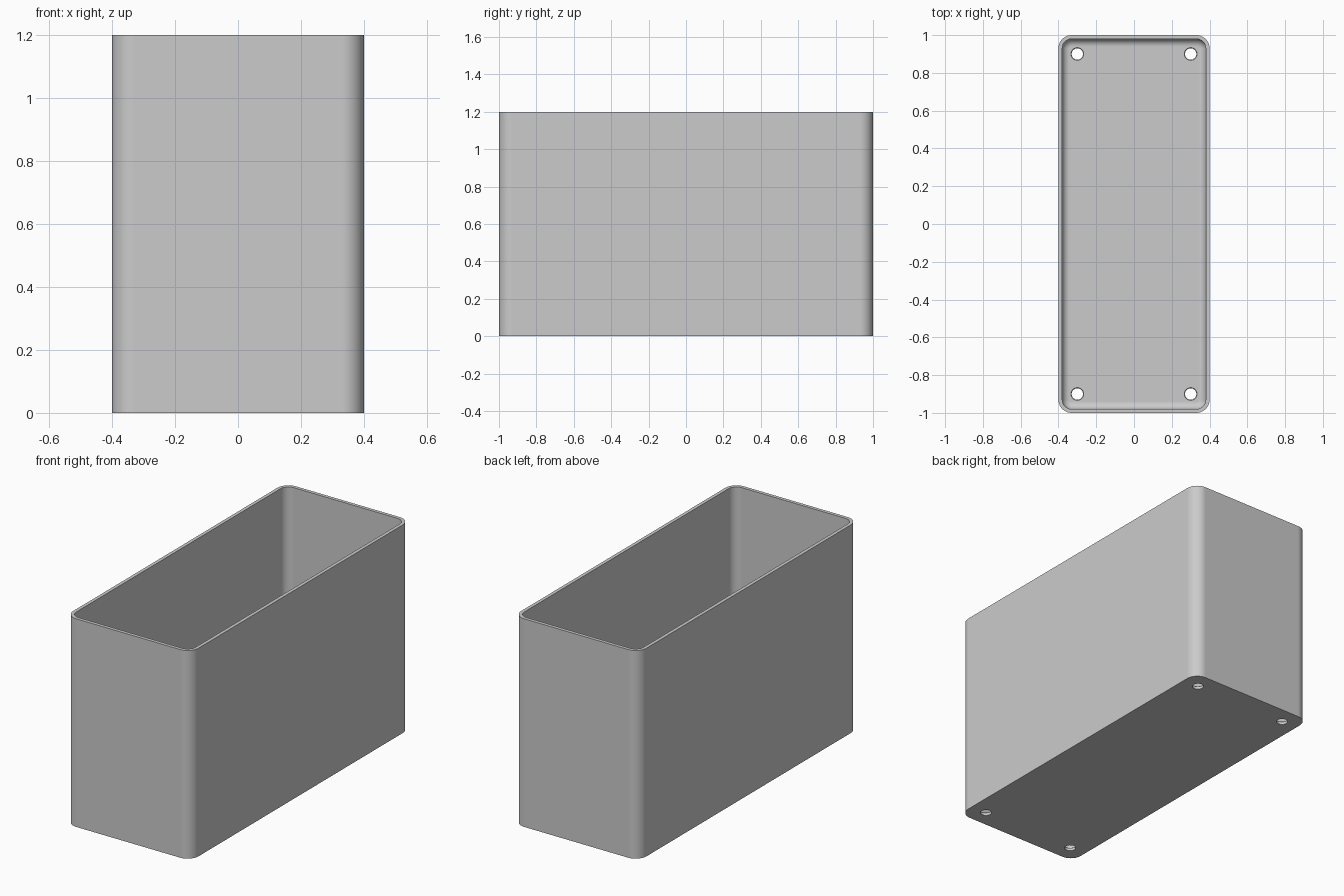
import bpy, bmesh
from math import sin, cos, pi, radians

cube = bpy.data.objects.get("Cube")
if cube:
    bpy.data.objects.remove(cube, do_unlink=True)

HALF_X, HALF_Y, HEIGHT = 0.4, 1.0, 1.2
WALL, CORNER, FILLET = 0.02, 0.07, 0.04
CORNER_STEPS, FILLET_STEPS = 10, 8

grey = bpy.data.materials.new("light_grey")
grey.use_nodes = True
colour = (0.6, 0.6, 0.6, 1)
grey.diffuse_color = colour
grey.node_tree.nodes["Principled BSDF"].inputs["Base Color"].default_value = colour


def rounded_ring(bm, inset, z):
    """Rounded rectangle of vertices, inset from the outer wall."""
    radius = max(CORNER - inset, 0.008)
    cx, cy = HALF_X - inset - radius, HALF_Y - inset - radius
    ring = []
    for quarter, (sx, sy) in enumerate(((1, 1), (-1, 1), (-1, -1), (1, -1))):
        for i in range(CORNER_STEPS + 1):
            a = (quarter + i / CORNER_STEPS) * pi / 2
            ring.append(bm.verts.new((sx * cx + radius * cos(a),
                                      sy * cy + radius * sin(a), z)))
    return ring


def round_ring(bm, x, y, radius, z, steps=32):
    return [bm.verts.new((x + radius * cos(2 * pi * i / steps),
                          y + radius * sin(2 * pi * i / steps), z))
            for i in range(steps)]


def loft(bm, rings):
    """Skin neighbouring rings and cap both ends."""
    for low, high in zip(rings, rings[1:]):
        for i in range(len(low)):
            j = (i + 1) % len(low)
            bm.faces.new((low[i], low[j], high[j], high[i]))
    bm.faces.new(rings[0][::-1])
    bm.faces.new(rings[-1])


def finish(bm, name):
    bmesh.ops.recalc_face_normals(bm, faces=bm.faces)
    mesh = bpy.data.meshes.new(name)
    bm.to_mesh(mesh)
    bm.free()
    mesh.materials.append(grey)
    obj = bpy.data.objects.new(name, mesh)
    bpy.context.collection.objects.link(obj)
    return obj


# Open box: outer wall, rim, inner wall, then the fillet into the floor
bm = bmesh.new()
rings = [rounded_ring(bm, 0, 0), rounded_ring(bm, 0, HEIGHT),
         rounded_ring(bm, WALL, HEIGHT)]
for i in range(FILLET_STEPS + 1):
    a = i / FILLET_STEPS * pi / 2
    rings.append(rounded_ring(bm, WALL + FILLET * (1 - cos(a)),
                              WALL + FILLET * (1 - sin(a))))
loft(bm, rings)
box = finish(bm, "open_box")

# Four screw holes, slightly flared at the floor
bm = bmesh.new()
for x in (-0.3, 0.3):
    for y in (-0.9, 0.9):
        loft(bm, [round_ring(bm, x, y, r, z) for r, z in
                  ((0.03, -0.05), (0.03, WALL - 0.004),
                   (0.034, WALL), (0.034, WALL + 0.05))])
cutter = finish(bm, "hole_cutter")
cutter.hide_render = True

# Cut the holes, then shade
bpy.context.view_layer.objects.active = box
box.select_set(True)
cut = box.modifiers.new("holes", "BOOLEAN")
cut.operation, cut.solver, cut.object = "DIFFERENCE", "EXACT", cutter
bpy.ops.object.modifier_apply(modifier=cut.name)
bpy.data.objects.remove(cutter, do_unlink=True)
bpy.ops.object.select_all(action="DESELECT")
box.select_set(True)
bpy.ops.object.shade_smooth_by_angle(angle=radians(30))
box.modifiers.new("even_shading", "WEIGHTED_NORMAL").keep_sharp = True
